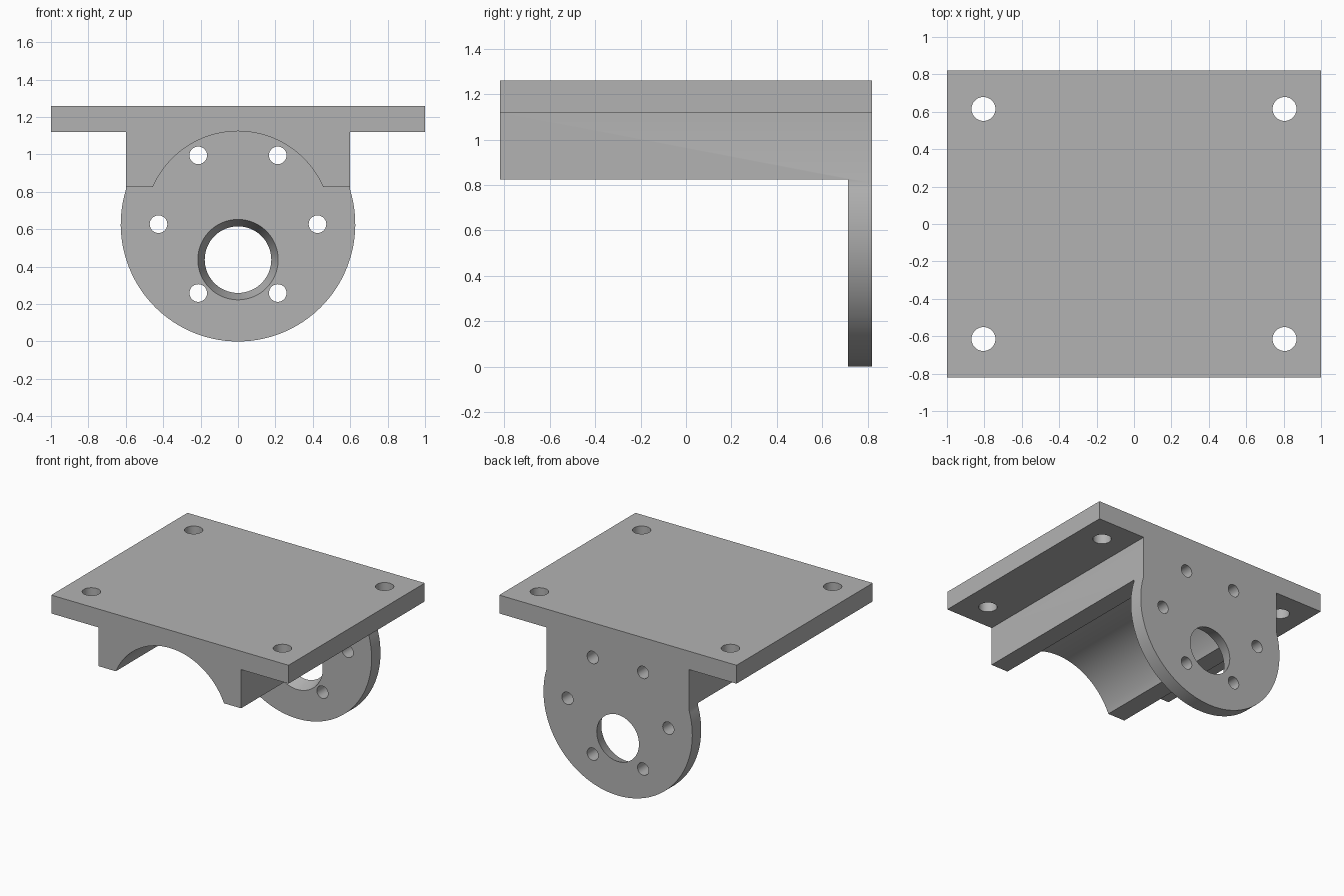
import bpy, bmesh, math
from mathutils import Vector

cube = bpy.data.objects.get("Cube")
if cube:
    bpy.data.objects.remove(cube, do_unlink=True)

# Main dimensions
HALF_DEPTH = 0.82
FLANGE_FRONT = 0.713      # inner face of the flange
AXIS_Z = 0.627            # flange and channel axis
FLANGE_R = 0.627
CHANNEL_R = 0.497
BLOCK_X = 0.6
BLOCK_BOTTOM = 0.825
PLATE_BOTTOM, PLATE_TOP = 1.12, 1.26

grey = bpy.data.materials.new("plain grey")
grey.use_nodes = True
grey.diffuse_color = (0.45, 0.45, 0.45, 1)
grey.node_tree.nodes["Principled BSDF"].inputs["Base Color"].default_value = (0.45, 0.45, 0.45, 1)


def extrude_profile(name, points, y0, y1):
    """Solid made from an x-z outline swept along y."""
    bm = bmesh.new()
    face = bm.faces.new([bm.verts.new((x, y0, z)) for x, z in points])
    moved = bmesh.ops.extrude_face_region(bm, geom=[face])["geom"]
    bmesh.ops.translate(bm, vec=(0, y1 - y0, 0),
                        verts=[v for v in moved if isinstance(v, bmesh.types.BMVert)])
    bmesh.ops.recalc_face_normals(bm, faces=bm.faces)
    mesh = bpy.data.meshes.new(name)
    bm.to_mesh(mesh)
    bm.free()
    ob = bpy.data.objects.new(name, mesh)
    mesh.materials.append(grey)
    bpy.context.collection.objects.link(ob)
    return ob


def rod(name, start, end, r0, r1=None, sides=48):
    """Round cutter between two points, tapered when r1 is given."""
    start, end = Vector(start), Vector(end)
    axis = end - start
    bpy.ops.mesh.primitive_cone_add(vertices=sides, radius1=r0, radius2=r0 if r1 is None else r1,
                                    depth=axis.length, location=(start + end) / 2,
                                    rotation=axis.to_track_quat('Z', 'Y').to_euler())
    ob = bpy.context.object
    ob.name = name
    ob.data.materials.append(grey)
    return ob


def cut(target, cutter):
    """Subtract the cutter and discard it."""
    cutter.hide_render = True
    mod = target.modifiers.new("cut", 'BOOLEAN')
    mod.operation, mod.solver, mod.object = 'DIFFERENCE', 'EXACT', cutter
    bpy.ops.object.select_all(action='DESELECT')
    bpy.context.view_layer.objects.active = target
    target.select_set(True)
    bpy.ops.object.modifier_apply(modifier=mod.name)
    bpy.data.objects.remove(cutter, do_unlink=True)


# Bracket outline: wide plate, neck and round flange
start = math.acos(BLOCK_X / FLANGE_R)
steps = 96
outline = [(1, PLATE_BOTTOM), (1, PLATE_TOP), (-1, PLATE_TOP), (-1, PLATE_BOTTOM),
           (-BLOCK_X, PLATE_BOTTOM)]
for i in range(steps + 1):
    a = math.pi - start + (math.pi + 2 * start) * i / steps
    outline.append((FLANGE_R * math.cos(a), AXIS_Z + FLANGE_R * math.sin(a)))
outline.append((BLOCK_X, PLATE_BOTTOM))
bracket = extrude_profile("motor_bracket", outline, -HALF_DEPTH, HALF_DEPTH)

# Clear the space under the block and hollow the round channel, leaving the flange
under = [(-2, -1), (2, -1), (2, BLOCK_BOTTOM), (-2, BLOCK_BOTTOM)]
cut(bracket, extrude_profile("under_cutter", under, -2, FLANGE_FRONT))
cut(bracket, rod("channel_cutter", (0, -2, AXIS_Z), (0, FLANGE_FRONT, AXIS_Z), CHANNEL_R, sides=128))

# Tapered shaft opening, wide on the inner side
taper = (0.215 - 0.178) / (HALF_DEPTH - FLANGE_FRONT)
extra = 0.05
cut(bracket, rod("shaft_cutter", (0, FLANGE_FRONT - extra, 0.4375), (0, HALF_DEPTH + extra, 0.4375),
                 0.215 + taper * extra, 0.178 - taper * extra, 64))

# Ring of six screw holes through the flange
for i in range(6):
    a = math.radians(60 * i)
    x, z = 0.425 * math.cos(a), AXIS_Z + 0.425 * math.sin(a)
    cut(bracket, rod("screw_cutter", (x, FLANGE_FRONT - extra, z), (x, 1, z), 0.047))

# Four mounting holes through the plate corners
for sx in (-1, 1):
    for sy in (-1, 1):
        x, y = 0.805 * sx, 0.615 * sy
        cut(bracket, rod("mount_cutter", (x, y, 1), (x, y, 1.4), 0.064))

# Smooth round walls, crisp corners
bpy.ops.object.select_all(action='DESELECT')
bpy.context.view_layer.objects.active = bracket
bracket.select_set(True)
bpy.ops.object.shade_smooth_by_angle(angle=math.radians(20))
